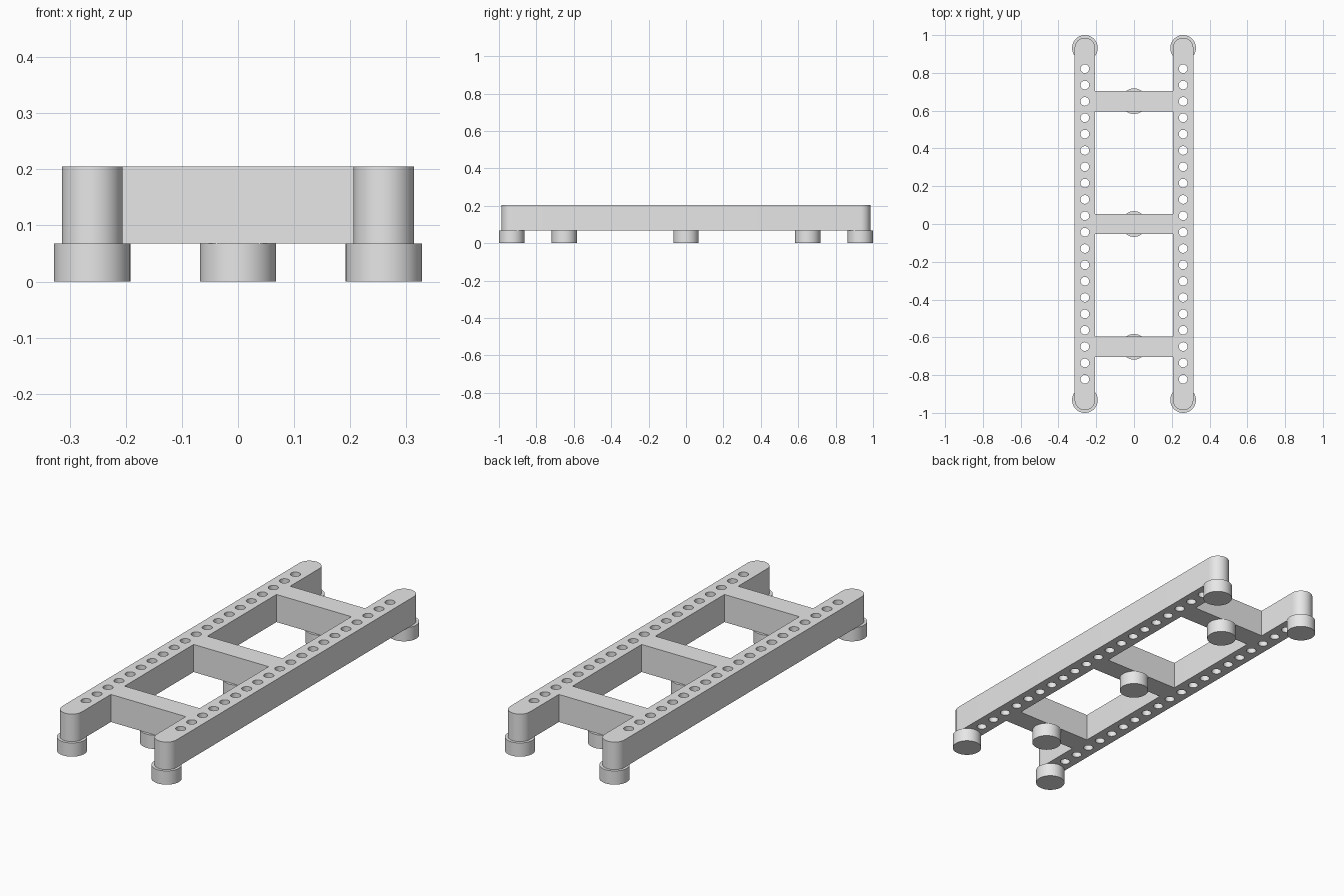
import bpy, bmesh
from math import sin, cos, pi, radians

cube = bpy.data.objects.get("Cube")
if cube:
    bpy.data.objects.remove(cube)

RAIL_X, HALF_W, END_Y = 0.26, 0.054, 0.932
FOOT_R, FOOT_H, TOP = 0.068, 0.068, 0.205
BAR_Y = (-0.65, 0, 0.65)
HOLES, HOLE_R, HOLE_Y = 20, 0.023, 0.822

grey = bpy.data.materials.new("plain grey")
grey.use_nodes = True
grey.diffuse_color = (0.8, 0.8, 0.8, 1)
grey.node_tree.nodes["Principled BSDF"].inputs["Base Color"].default_value = grey.diffuse_color


def finish(name, bm):
    """Turn a bmesh into a shaded, coloured object."""
    bmesh.ops.remove_doubles(bm, verts=bm.verts, dist=1e-5)
    bmesh.ops.recalc_face_normals(bm, faces=bm.faces)
    for f in bm.faces:
        f.smooth = True
    mesh = bpy.data.meshes.new(name)
    bm.to_mesh(mesh)
    bm.free()
    mesh.set_sharp_from_angle(angle=radians(30))
    mesh.materials.clear()
    mesh.materials.append(grey)
    obj = bpy.data.objects.new(name, mesh)
    bpy.context.collection.objects.link(obj)
    return obj


def arc(y, r, start, sweep, n):
    return [(r * cos(start + sweep * i / n), y + r * sin(start + sweep * i / n)) for i in range(n + 1)]


def rail(name, x):
    """Round-ended beam with a row of holes through it."""
    curve = bpy.data.curves.new(name + "_outline", "CURVE")
    curve.dimensions = "2D"
    curve.fill_mode = "BOTH"
    curve.extrude = (TOP - FOOT_H) / 2
    loops = [arc(END_Y, HALF_W, 0, pi, 24) + arc(-END_Y, HALF_W, pi, pi, 24)]
    for i in range(HOLES):
        y = HOLE_Y * (2 * i / (HOLES - 1) - 1)
        loops.append(arc(y, HOLE_R, 0, 2 * pi, 32)[:-1])
    for pts in loops:
        spline = curve.splines.new("POLY")
        spline.points.add(len(pts) - 1)
        for p, (px, py) in zip(spline.points, pts):
            p.co = (px, py, 0, 1)
        spline.use_cyclic_u = True
    helper = bpy.data.objects.new(name + "_outline", curve)
    bpy.context.collection.objects.link(helper)
    bpy.context.view_layer.update()
    mesh = bpy.data.meshes.new_from_object(helper.evaluated_get(bpy.context.evaluated_depsgraph_get()))
    bpy.data.objects.remove(helper)
    bm = bmesh.new()
    bm.from_mesh(mesh)
    bpy.data.meshes.remove(mesh)
    finish(name, bm).location = (x, 0, (TOP + FOOT_H) / 2)


def foot(name, x, y):
    bm = bmesh.new()
    bmesh.ops.create_cone(bm, cap_ends=True, segments=48, radius1=FOOT_R, radius2=FOOT_R, depth=FOOT_H)
    finish(name, bm).location = (x, y, FOOT_H / 2)


def crossbar(name, y):
    bm = bmesh.new()
    bmesh.ops.create_cube(bm, size=1)
    bmesh.ops.scale(bm, verts=bm.verts, vec=(2 * (RAIL_X - HALF_W), 2 * HALF_W, TOP - FOOT_H))
    finish(name, bm).location = (0, y, (TOP + FOOT_H) / 2)


# Side rails with their end feet
for side, sx in (("left", 1), ("right", -1)):
    rail(side + "_rail", sx * RAIL_X)
    for end, sy in (("front", -1), ("back", 1)):
        foot(f"{end}_{side}_foot", sx * RAIL_X, sy * END_Y)

# Crossbars, each with a foot under its middle
for place, y in zip(("front", "middle", "back"), BAR_Y):
    crossbar(place + "_crossbar", y)
    foot(place + "_centre_foot", 0, y)
